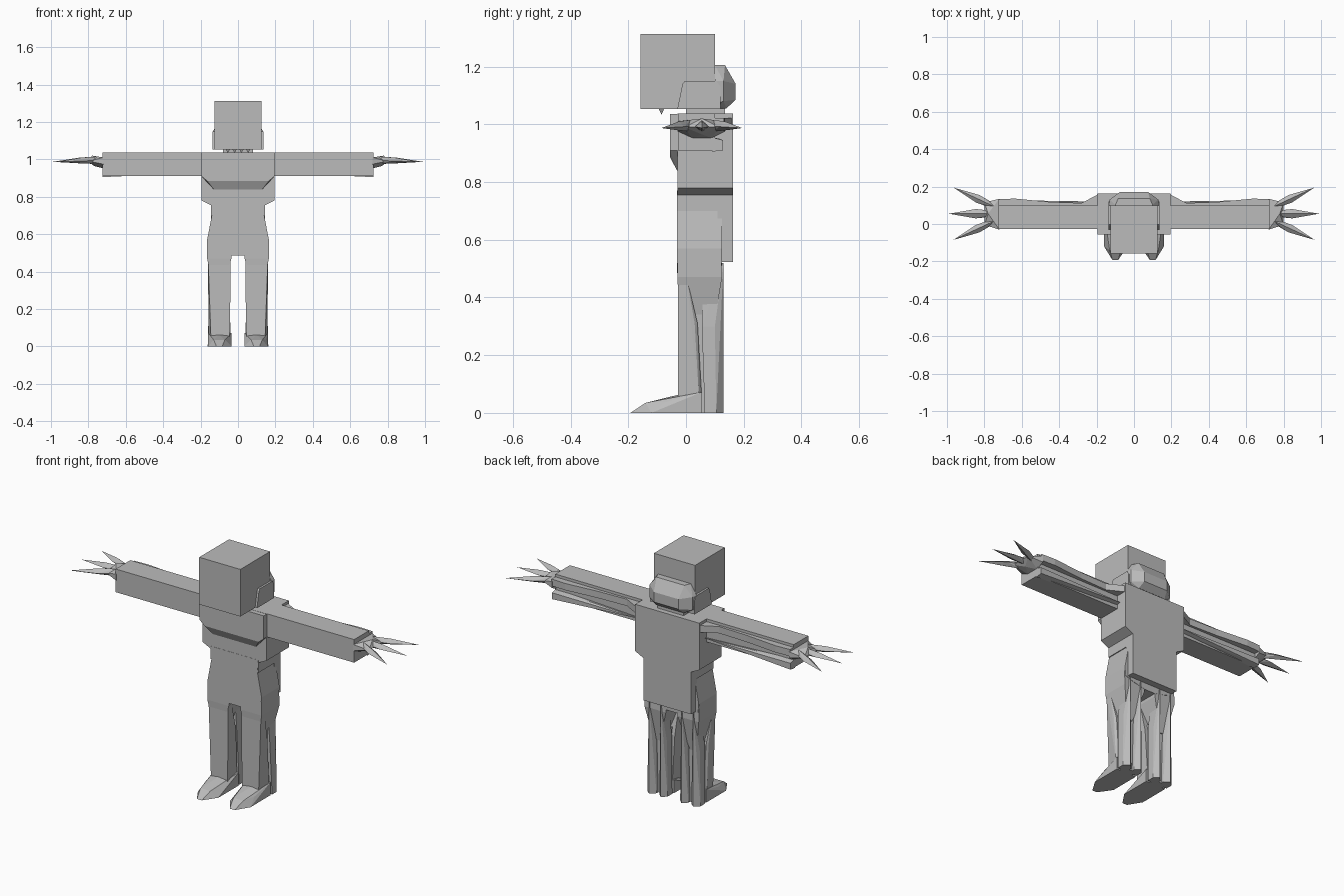
import bpy, bmesh, math
from mathutils import Vector

grey = bpy.data.materials.new("plain_grey")
grey.diffuse_color = (0.5, 0.5, 0.5, 1)


def finish(name, bm, mirror):
    bmesh.ops.recalc_face_normals(bm, faces=bm.faces)
    me = bpy.data.meshes.new(name)
    bm.to_mesh(me)
    bm.free()
    me.materials.append(grey)
    ob = bpy.data.objects.new(name, me)
    bpy.context.collection.objects.link(ob)
    if mirror:
        m = ob.modifiers.new("mirror", 'MIRROR')
        m.use_mirror_merge = False
    return ob


def prism(name, pts, axis, lo, hi, mirror=False):
    """Extrude a 2D outline along axis x, y or z."""
    put = {'x': lambda a, b, t: (t, a, b),
           'y': lambda a, b, t: (a, t, b),
           'z': lambda a, b, t: (a, b, t)}[axis]
    bm = bmesh.new()
    low = [bm.verts.new(put(a, b, lo)) for a, b in pts]
    top = [bm.verts.new(put(a, b, hi)) for a, b in pts]
    bm.faces.new(low)
    bm.faces.new(top)
    n = len(pts)
    for i in range(n):
        j = (i + 1) % n
        bm.faces.new((low[i], low[j], top[j], top[i]))
    return finish(name, bm, mirror)


def box(name, x, y, z, mirror=False):
    return prism(name, [(x[0], y[0]), (x[1], y[0]), (x[1], y[1]), (x[0], y[1])], 'z', *z, mirror)


def hull(name, pts, mirror=False):
    bm = bmesh.new()
    for p in pts:
        bm.verts.new(p)
    res = bmesh.ops.convex_hull(bm, input=bm.verts)
    bmesh.ops.delete(bm, geom=[v for v in bm.verts if not v.link_faces], context='VERTS')
    bmesh.ops.dissolve_limit(bm, angle_limit=0.01, verts=bm.verts, edges=bm.edges)
    return finish(name, bm, mirror)


def rect(x0, x1, y0, y1, z):
    return [(x, y, z) for x in (x0, x1) for y in (y0, y1)]


def sym(half):
    """Close a right-hand outline with its reflection."""
    return half + [(-a, b) for a, b in reversed(half)]


# Head, jaw guard, bundle behind the head
box("head", (-0.125, 0.125), (-0.158, 0.10), (1.053, 1.312))
prism("jaw_guard", [(-0.03, 1.053), (-0.012, 1.14), (-0.004, 1.15), (0.105, 1.15),
                    (0.12, 1.13), (0.12, 1.053)], 'x', -0.136, 0.136)
hull("head_bundle",
     [(s * x, y, z) for s in (-1, 1) for x, y, z in
      [(0.125, 0.10, 1.07), (0.135, 0.10, 1.15), (0.10, 0.10, 1.205), (0.09, 0.10, 1.053),
       (0.13, 0.13, 1.08), (0.13, 0.13, 1.15), (0.085, 0.135, 1.205), (0.085, 0.14, 1.055),
       (0.075, 0.172, 1.085), (0.075, 0.172, 1.14)]])
# Teeth under the front of the head
for i in range(4):
    x = -0.054 + i * 0.036
    hull(f"tooth_{i + 1}", rect(x - 0.012, x + 0.012, -0.095, -0.075, 1.055) + [(x, -0.085, 1.033)])
box("neck", (-0.08, 0.08), (0.0, 0.135), (1.0, 1.06))

# Torso with stepped waist, chest plate and back plate
prism("torso", sym([(0.195, 1.037), (0.195, 0.78), (0.145, 0.755), (0.145, 0.70)]), 'y', -0.03, 0.163)
hull("chest_plate",
     rect(-0.195, 0.195, -0.055, 0.0, 1.036) + rect(-0.195, 0.195, -0.055, 0.0, 0.91)
     + rect(-0.165, 0.165, -0.055, 0.0, 0.885) + rect(-0.13, 0.13, -0.031, 0.0, 0.84))
box("lower_back_plate", (-0.145, 0.145), (0.11, 0.163), (0.523, 0.76))
prism("pelvis", sym([(0.145, 0.77), (0.14, 0.70), (0.165, 0.57), (0.16, 0.52),
                     (0.10, 0.50), (0.03, 0.485)]), 'y', -0.031, 0.125)

# Arms with ragged strips along the back
box("arm", (0.19, 0.725), (-0.027, 0.10), (0.91, 1.037), True)
prism("arm_upper_strip", [(0.19, 0.16), (0.28, 0.112), (0.45, 0.118), (0.64, 0.136),
                          (0.725, 0.132), (0.725, 0.09), (0.19, 0.09)], 'z', 0.985, 1.022, True)
hull("arm_lower_strip", [(0.19, 0.09, 0.93), (0.19, 0.12, 0.94), (0.725, 0.09, 0.905),
                         (0.725, 0.128, 0.91), (0.725, 0.128, 0.945), (0.725, 0.09, 0.955),
                         (0.5, 0.115, 0.95)], True)

# Hands: palm and three claws
hull("palm", [(0.72, -0.03, 0.975), (0.72, -0.03, 1.01), (0.72, 0.135, 0.975), (0.72, 0.135, 1.01),
              (0.80, -0.005, 0.99), (0.80, 0.115, 0.99), (0.78, 0.055, 1.02),
              (0.72, 0.02, 0.952), (0.72, 0.09, 0.952), (0.77, 0.055, 0.965)], True)


def claw(name, base, tip, width):
    b, t = Vector(base), Vector(tip)
    d = (t - b).normalized()
    side = Vector((-d.y, d.x, 0))
    up = Vector((0, 0, 1))
    mid = b.lerp(t, 0.4)
    pts = [b + side * width * 0.6, b - side * width * 0.6, b + up * 0.02, b - up * 0.02,
           mid + side * width, mid - side * width, mid + up * 0.018, mid - up * 0.013, t]
    hull(name, pts, True)


claw("back_claw", (0.75, 0.095, 0.995), (0.965, 0.195, 0.987), 0.022)
claw("middle_claw", (0.75, 0.055, 0.995), (0.99, 0.055, 0.987), 0.025)
claw("front_claw", (0.75, 0.015, 0.995), (0.965, -0.085, 0.987), 0.022)

# Legs: pointed thigh, shin column and split calf columns
hull("thigh", rect(0.035, 0.165, -0.03, 0.12, 0.57) + rect(0.035, 0.165, -0.03, 0.125, 0.47)
     + rect(0.09, 0.13, -0.02, 0.095, 0.29), True)
hull("shin", rect(0.045, 0.145, -0.028, 0.055, 0.05) + rect(0.04, 0.15, -0.028, 0.04, 0.31)
     + rect(0.04, 0.16, -0.028, 0.0, 0.48) + [(0.158, 0.045, 0.05), (0.158, 0.03, 0.31)], True)
for name, x0, x1 in (("inner_calf", 0.038, 0.088), ("outer_calf", 0.106, 0.162)):
    m = (x0 + x1) / 2
    hull(name, rect(x0, x1, 0.065, 0.105, 0.0) + rect(x0 + 0.008, x1 - 0.008, 0.055, 0.10, 0.30)
         + [(m, 0.13, 0.0), (m, 0.112, 0.30), (m, 0.13, 0.52), (m, 0.06, 0.50)], True)
box("calf_core", (0.06, 0.14), (0.03, 0.09), (0.0, 0.35), True)

# Feet with pointed toes
hull("foot", [(0.035, 0.055, 0), (0.16, 0.055, 0), (0.035, 0.055, 0.072), (0.16, 0.055, 0.072),
              (0.035, -0.12, 0), (0.16, -0.12, 0), (0.05, -0.07, 0.038), (0.15, -0.07, 0.038),
              (0.07, -0.14, 0.035), (0.13, -0.14, 0.035), (0.10, -0.03, 0.062),
              (0.085, -0.193, 0), (0.115, -0.193, 0)], True)
